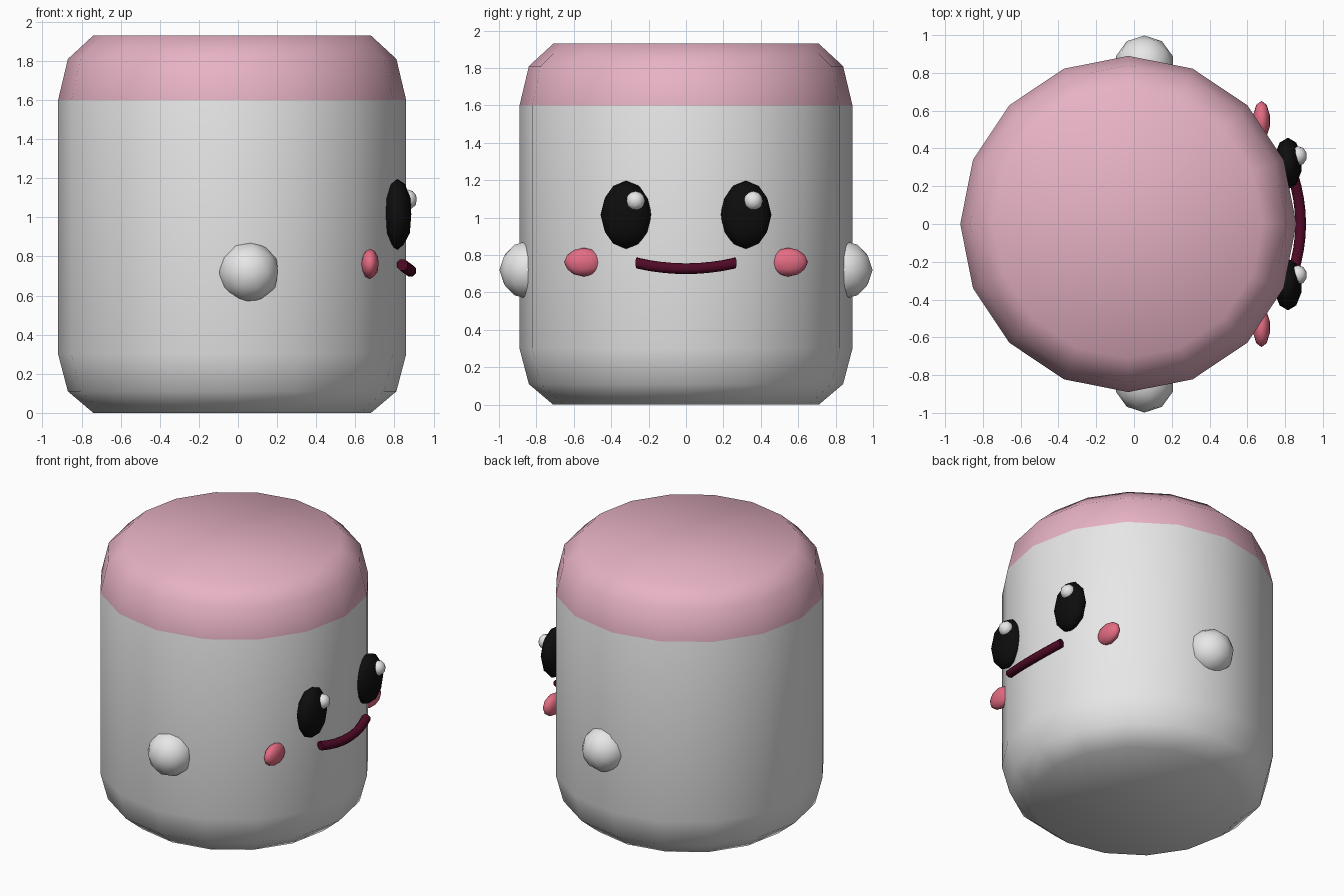
import bpy, bmesh, math

if "Cube" in bpy.data.objects:
    bpy.data.objects.remove(bpy.data.objects["Cube"])


def material(name, rgb):
    m = bpy.data.materials.new(name)
    m.diffuse_color = (*rgb, 1)
    m.use_nodes = True
    m.node_tree.nodes["Principled BSDF"].inputs["Base Color"].default_value = m.diffuse_color
    return m


WHITE = material("soft white", (0.85, 0.85, 0.85))
PINK = material("pale pink", (0.84, 0.47, 0.58))
ROSE = material("rose", (0.78, 0.15, 0.23))
BLACK = material("black", (0.004, 0.004, 0.004))
WINE = material("dark wine", (0.08, 0.003, 0.02))


def add_object(name, bm, *mats):
    bmesh.ops.recalc_face_normals(bm, faces=bm.faces)
    for f in bm.faces:
        f.smooth = True
    me = bpy.data.meshes.new(name)
    bm.to_mesh(me)
    bm.free()
    for m in mats:
        me.materials.append(m)
    ob = bpy.data.objects.new(name, me)
    bpy.context.collection.objects.link(ob)
    return ob


def ball(name, loc, radii, mat):
    bm = bmesh.new()
    bmesh.ops.create_icosphere(bm, subdivisions=2, radius=1)
    bmesh.ops.scale(bm, vec=radii, verts=bm.verts)
    bmesh.ops.translate(bm, vec=loc, verts=bm.verts)
    return add_object(name, bm, mat)


def skin(bm, rings):
    """Bridge successive vertex rings and cap both ends."""
    n = len(rings[0])
    for a, b in zip(rings, rings[1:]):
        for i in range(n):
            j = (i + 1) % n
            bm.faces.new((a[i], a[j], b[j], b[i]))
    bm.faces.new(rings[0][::-1])
    bm.faces.new(rings[-1])


# Body: 16-sided barrel with rounded rims, pink above the top straight edge
SIDES = 16
bm = bmesh.new()
profile = [(0.71, 0), (0.84, 0.11), (0.89, 0.30), (0.89, 1.60), (0.84, 1.81), (0.71, 1.93)]
rings = []
for r, z in profile:
    rings.append([bm.verts.new((-0.03 + r * math.cos(t), r * math.sin(t), z))
                  for t in (2 * math.pi * i / SIDES for i in range(SIDES))])
skin(bm, rings)
for f in bm.faces:
    f.material_index = int(f.calc_center_median().z > 1.6)
add_object("body", bm, WHITE, PINK)

# Paired parts
for side, s in (("left", 1), ("right", -1)):
    ball(side + "_hand", (0.055, 0.84 * s, 0.72), (0.158, 0.158, 0.158), WHITE)
    ball(side + "_eye", (0.815, 0.32 * s, 1.015), (0.075, 0.137, 0.182), BLACK)
    ball(side + "_eye_glint", (0.868, 0.045 + 0.315 * s, 1.09), (0.048, 0.052, 0.052), WHITE)
    ball(side + "_cheek", (0.675, 0.547 * s, 0.762), (0.046, 0.105, 0.077), ROSE)

# Mouth: curved eight-sided tube
bm = bmesh.new()
rings = []
STEPS, R = 8, 0.031
for k in range(STEPS + 1):
    u = 2 * k / STEPS - 1
    x, y, z = 0.882 - 0.042 * u * u, 0.262 * u, 0.727 + 0.03 * u * u
    a = math.atan2(0.084 * u, 0.262)  # tilt of the ring across the bend
    ring = []
    for i in range(8):
        t = math.pi * (i + 0.5) / 4
        c = R * math.cos(t)
        ring.append(bm.verts.new((x + c * math.cos(a), y + c * math.sin(a), z + R * math.sin(t))))
    rings.append(ring)
skin(bm, rings)
mouth = add_object("mouth", bm, WINE)
for f in mouth.data.polygons:
    f.use_smooth = len(f.vertices) == 4
